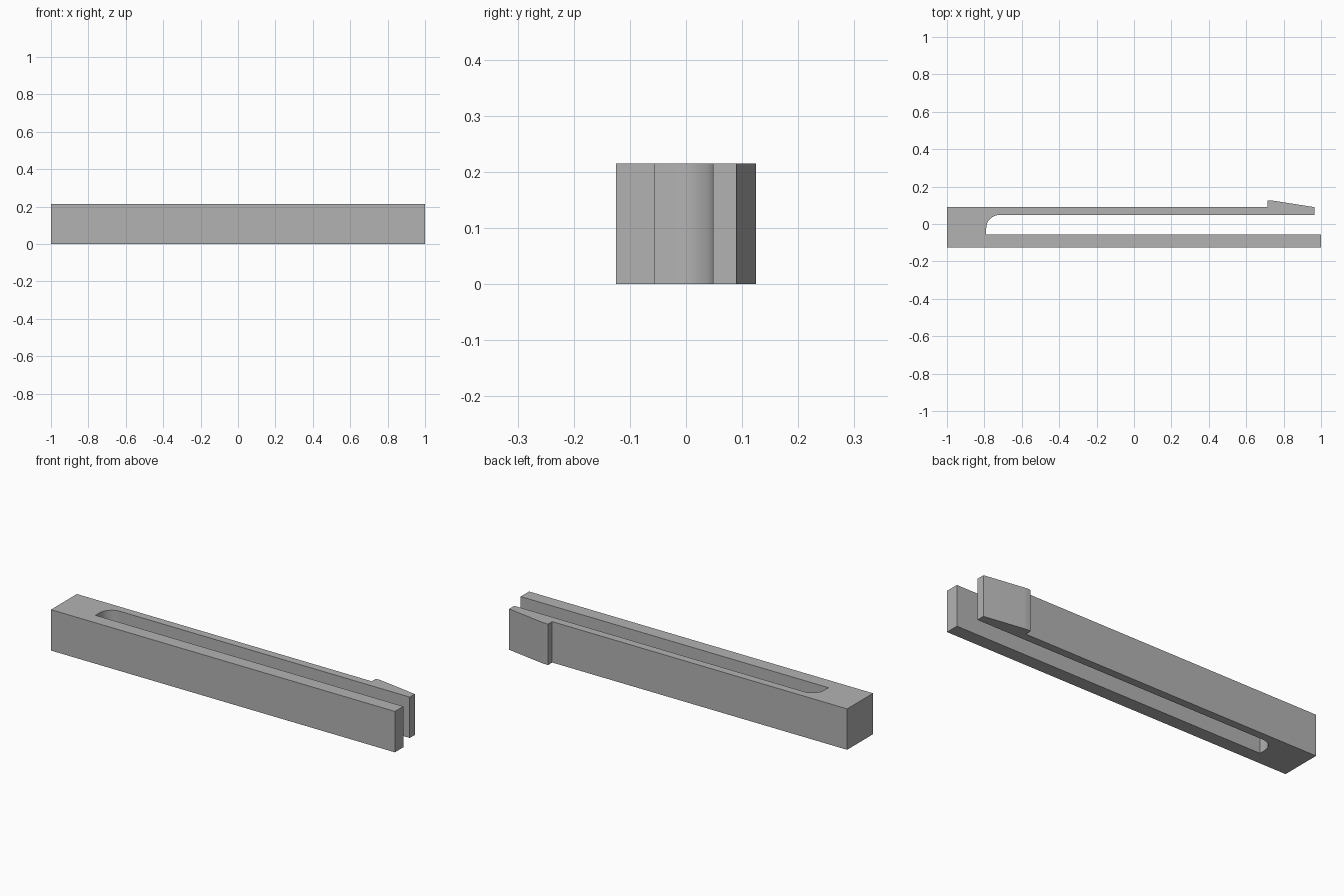
import bpy, bmesh, math

cube = bpy.data.objects.get("Cube")
if cube:
    bpy.data.objects.remove(cube, do_unlink=True)

HEIGHT = 0.215
grey = bpy.data.materials.new("plain grey")
grey.use_nodes = True
colour = (0.45, 0.45, 0.45, 1)
grey.diffuse_color = colour
grey.node_tree.nodes["Principled BSDF"].inputs["Base Color"].default_value = colour


def arc(cx, cy, radius, start, end, steps):
    """Points along a circular arc, angles in degrees."""
    angles = [math.radians(start + (end - start) * i / steps) for i in range(steps + 1)]
    return [(cx + radius * math.cos(a), cy + radius * math.sin(a)) for a in angles]


# Outline: rigid bar, solid heel, flexible arm with a barbed tip, and the slot
outline = [(-1, -0.125), (1, -0.125), (1, -0.055), (-0.79, -0.055)]
outline += arc(-0.72, -0.022, 0.07, 180, 90, 12)             # rounded slot corner
outline += [(0.965, 0.048), (0.965, 0.09)]                   # arm tip
outline += arc(0.73, -0.035, 0.16, 81.5, 90, 4)              # eased barb crest
outline += [(0.715, 0.125), (0.715, 0.09), (-1, 0.09)]       # barb step and back

# Extrude the outline upwards
bm = bmesh.new()
base = bm.faces.new([bm.verts.new((x, y, 0)) for x, y in outline])
top = bmesh.ops.extrude_face_region(bm, geom=[base], use_keep_orig=True)["geom"]
bmesh.ops.translate(bm, vec=(0, 0, HEIGHT),
                    verts=[v for v in top if isinstance(v, bmesh.types.BMVert)])
bmesh.ops.recalc_face_normals(bm, faces=bm.faces)
mesh = bpy.data.meshes.new("spring_clip")
bm.to_mesh(mesh)
bm.free()
mesh.materials.append(grey)

clip = bpy.data.objects.new("spring_clip", mesh)
bpy.context.collection.objects.link(clip)
bpy.context.view_layer.objects.active = clip
clip.select_set(True)
bpy.ops.object.shade_smooth_by_angle(angle=math.radians(30))
